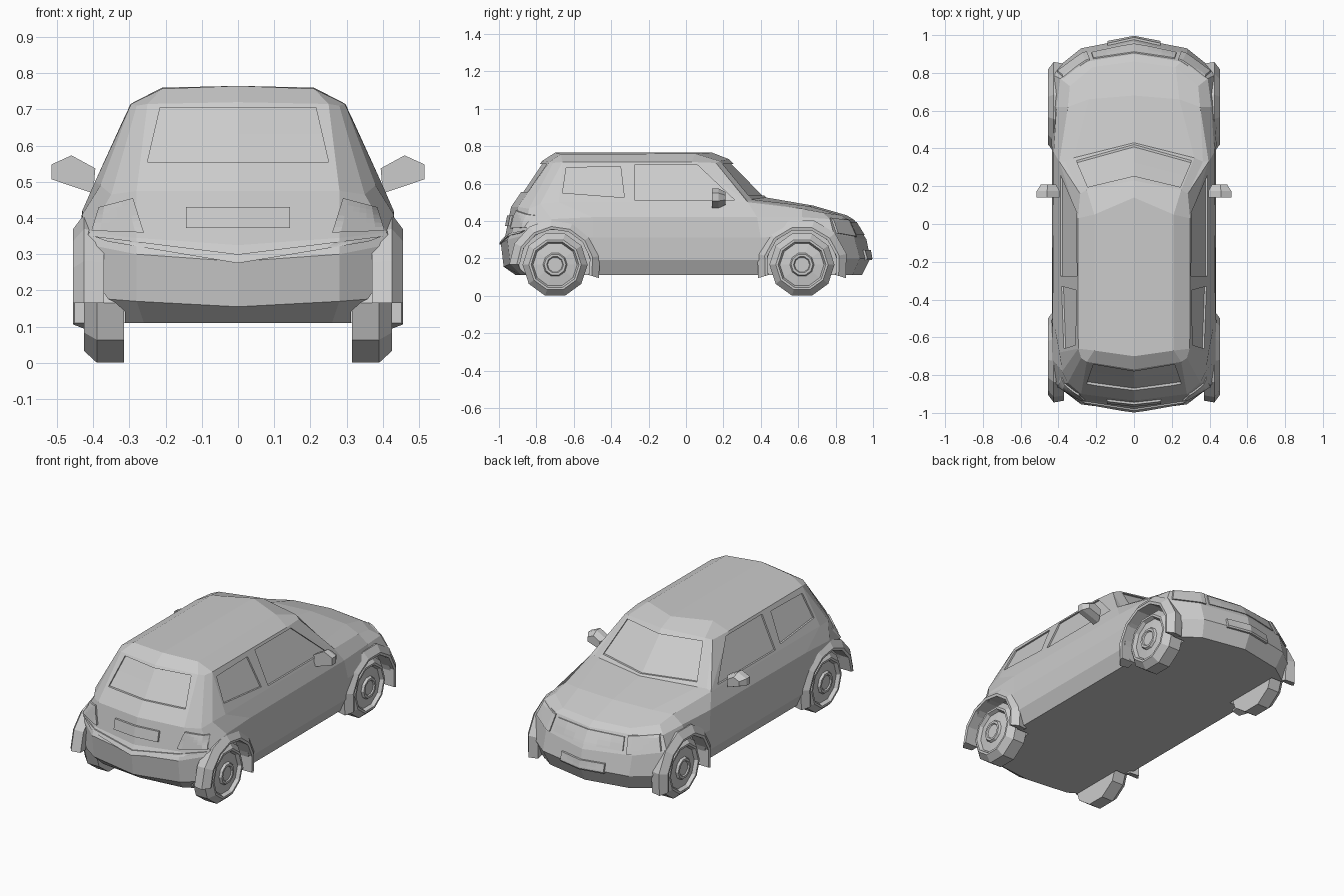
import bpy, bmesh, math
from mathutils import Vector
from mathutils.bvhtree import BVHTree

if "Cube" in bpy.data.objects:
    bpy.data.objects.remove(bpy.data.objects["Cube"])


def make(name, bm):
    bmesh.ops.recalc_face_normals(bm, faces=bm.faces)
    me = bpy.data.meshes.new(name)
    bm.to_mesh(me)
    ob = bpy.data.objects.new(name, me)
    bpy.context.collection.objects.link(ob)
    return ob


def cut(target, cutter):
    m = target.modifiers.new("cut", 'BOOLEAN')
    m.operation, m.solver, m.object = 'DIFFERENCE', 'EXACT', cutter
    cutter.hide_render = True
    cutter.hide_set(True)
    cutter.display_type = 'WIRE'


def lathe(name, profile, cy, cz, side, n, a0=0.0, a1=360.0, closed=False):
    """Revolve (x, radius) points about a sideways axle."""
    bm = bmesh.new()
    full = a1 - a0 >= 360
    rows = []
    for i in range(n if full else n + 1):
        a = math.radians(a0 + (a1 - a0) * i / n)
        rows.append([bm.verts.new((side * x, cy + r * math.cos(a), cz + r * math.sin(a)))
                     for x, r in profile])
    k = len(profile)
    for i in range(n):
        p, q = rows[i], rows[(i + 1) % len(rows)]
        for j in range(k if closed else k - 1):
            bm.faces.new((p[j], p[(j + 1) % k], q[(j + 1) % k], q[j]))
    if closed and not full:
        bm.faces.new(rows[0])
        bm.faces.new(rows[-1])
    bmesh.ops.remove_doubles(bm, verts=bm.verts, dist=1e-5)
    return make(name, bm)


# Half-body plan rings, nose centre round to tail centre
floor = [(0, .94), (.26, .89), (.40, .79), (.40, .62), (.39, .40),
         (.39, -.50), (.38, -.70), (.36, -.82), (.26, -.88), (0, -.91)]
sill = [(0, .985, .20), (.28, .93, .20), (.43, .81, .20), (.44, .62, .20), (.43, .40, .19),
        (.43, -.50, .19), (.44, -.70, .19), (.41, -.86, .18), (.28, -.94, .17), (0, -.975, .155)]
waist = [(0, .965, .30), (.28, .90, .31), (.43, .79, .33), (.445, .62, .33), (.435, .40, .31),
         (.435, -.50, .31), (.445, -.70, .31), (.43, -.84, .33), (.28, -.955, .30), (0, -.99, .28)]
shoulder = [(0, .90, .405), (.25, .86, .41), (.39, .77, .41), (.41, .62, .42), (.425, .38, .42),
            (.43, -.50, .42), (.43, -.72, .41), (.41, -.85, .36), (.28, -.93, .345), (0, -.965, .325)]
belt = [(0, .86, .43), (.22, .83, .43), (.34, .73, .445), (.35, .62, .465), (.395, .33, .50),
        (.395, -.68, .50), (.38, -.78, .49), (.35, -.84, .465), (.28, -.90, .475), (0, -.935, .475)]
# Rows running over bonnet, windscreen, roof and tailgate
top = [belt[:3],
       [(0, .68, .482), (.24, .66, .478), belt[3]],
       [(0, .43, .525), (.32, .35, .515), (.365, .33, .51)],
       [(0, .23, .73), (.25, .18, .72), (.285, .16, .71)],
       [(0, .14, .765), (.21, .05, .76), (.297, .03, .715)],
       [(0, -.70, .765), (.21, -.67, .757), (.295, -.66, .715)],
       [(0, -.77, .72), (.25, -.73, .715), (.28, -.71, .71)],
       [belt[9], belt[8], belt[7]]]

bm = bmesh.new()
for s in (1, -1):
    def face(*pts):
        bm.faces.new([bm.verts.new((s * p[0], p[1], p[2])) for p in pts])
    rings = [[(x, y, .11) for x, y in floor], sill, waist, shoulder, belt]
    for grid in (rings, top):
        for p, q in zip(grid, grid[1:]):
            for i in range(len(p) - 1):
                face(p[i], p[i + 1], q[i + 1], q[i])
    e = [r[2] for r in top]
    b = belt
    for f in ((b[3], b[4], e[2]), (b[4], e[3], e[2]), (b[4], e[4], e[3]),
              (b[4], b[5], e[5], e[4]), (b[5], b[6], e[5]), (b[6], b[7], e[6], e[5])):
        face(*f)
bmesh.ops.remove_doubles(bm, verts=bm.verts, dist=1e-4)
bmesh.ops.holes_fill(bm, edges=[ed for ed in bm.edges if ed.is_boundary], sides=0)
body = make("body", bm)
skin = BVHTree.FromBMesh(bm)


def panel(name, quad, view, inner, outer, n=6):
    """Patch that follows the body: quad corners projected along -view."""
    view = Vector(view)
    bm = bmesh.new()
    a, b, c, d = [Vector(p) for p in quad]
    layers = []
    for off in (inner, outer):
        rows = []
        for i in range(n + 1):
            row = []
            for j in range(n + 1):
                p = a.lerp(b, i / n).lerp(d.lerp(c, i / n), j / n)
                hit = skin.ray_cast(p + view * 2, -view)[0]
                if hit is None:
                    hit = skin.find_nearest(p)[0]
                row.append(bm.verts.new(hit + view * off))
            rows.append(row)
        layers.append(rows)
        for i in range(n):
            for j in range(n):
                bm.faces.new((rows[i][j], rows[i + 1][j], rows[i + 1][j + 1], rows[i][j + 1]))
    lo, hi = layers
    for k in range(n):
        for p, q in (((k, 0), (k + 1, 0)), ((k, n), (k + 1, n)), ((0, k), (0, k + 1)), ((n, k), (n, k + 1))):
            bm.faces.new((lo[p[0]][p[1]], lo[q[0]][q[1]], hi[q[0]][q[1]], hi[p[0]][p[1]]))
    return make(name, bm)


def xz(y, *pts):
    return [(x, y, z) for x, z in pts]


BACK, FRONT = (0, -1, 0), (0, 1, 0)
# Recessed glass
cut(body, panel("rear_window_cutter", xz(0, (-.25, .555), (.25, .555), (.215, .705), (-.215, .705)), BACK, -.012, .03, 2))
cut(body, panel("windscreen_cutter", xz(0, (-.305, .535), (.305, .535), (.245, .705), (-.245, .705)), FRONT, -.012, .03, 2))
for s, tag in ((1, "right"), (-1, "left")):
    v = (s, 0, 0)
    cut(body, panel("door_window_cutter_" + tag, [(0, -.275, .512), (0, .26, .512), (0, .06, .70), (0, -.275, .70)], v, -.01, .03, 1))
    cut(body, panel("quarter_window_cutter_" + tag, [(0, -.66, .55), (0, -.33, .525), (0, -.35, .69), (0, -.64, .685)], v, -.01, .03, 1))

    # Lamps
    panel("tail_lamp_" + tag, xz(0, (s * .26, .36), (s * .405, .365), (s * .385, .43), (s * .29, .455)), BACK, -.02, .012)
    panel("head_lamp_" + tag, xz(0, (s * .25, .315), (s * .405, .335), (s * .375, .415), (s * .235, .405)), FRONT, -.02, .01)

    # Wheels, wells and arch flares
    for end, cy, a0, a1 in (("front", .62, -17, 197), ("rear", -.70, -17, 180)):
        tag2 = end + "_" + tag
        lathe("wheel_" + tag2, [(.315, 0), (.315, .174), (.39, .174), (.425, .14), (.425, .128), (.405, .118),
                                (.412, .065), (.425, .058), (.425, .045), (.418, .04), (.418, 0)], cy, .166, s, 10)
        cut(body, lathe("well_cutter_" + tag2, [(.312, 0), (.312, .195), (.6, .195), (.6, 0)], cy, .166, s, 10))
        lathe("arch_" + tag2, [(.37, .19), (.452, .19), (.455, .205), (.425, .245), (.37, .235)],
              cy, .166, s, 7, a0, a1, True)

    # Door mirror
    bm = bmesh.new()
    outline = [(.394, .537), (.46, .573), (.515, .548), (.515, .507), (.40, .468)]
    loops = []
    for y, k in ((.14, 1.0), (.175, 1.0), (.21, .65)):
        loops.append([bm.verts.new((s * (.45 + (x - .45) * k), y, .52 + (z - .52) * k)) for x, z in outline])
    for p, q in zip(loops, loops[1:]):
        for i in range(5):
            bm.faces.new((p[i], p[(i + 1) % 5], q[(i + 1) % 5], q[i]))
    bm.faces.new(loops[0])
    bm.faces.new(loops[-1])
    make("door_mirror_" + tag, bm)

# Plates, grille and bumper strip
panel("rear_plate", xz(0, (-.143, .372), (.143, .372), (.143, .43), (-.143, .43)), BACK, -.01, .012)
panel("front_plate", xz(0, (-.14, .19), (.14, .19), (.14, .245), (-.14, .245)), FRONT, -.01, .012)
panel("grille", xz(0, (-.225, .325), (.225, .325), (.215, .395), (-.215, .395)), FRONT, -.01, .006)
panel("rear_bumper_strip", xz(0, (-.36, .335), (0, .275), (0, .30), (-.40, .35)), BACK, -.01, .008)
panel("rear_bumper_strip_right", xz(0, (.36, .335), (0, .275), (0, .30), (.40, .35)), BACK, -.01, .008)
